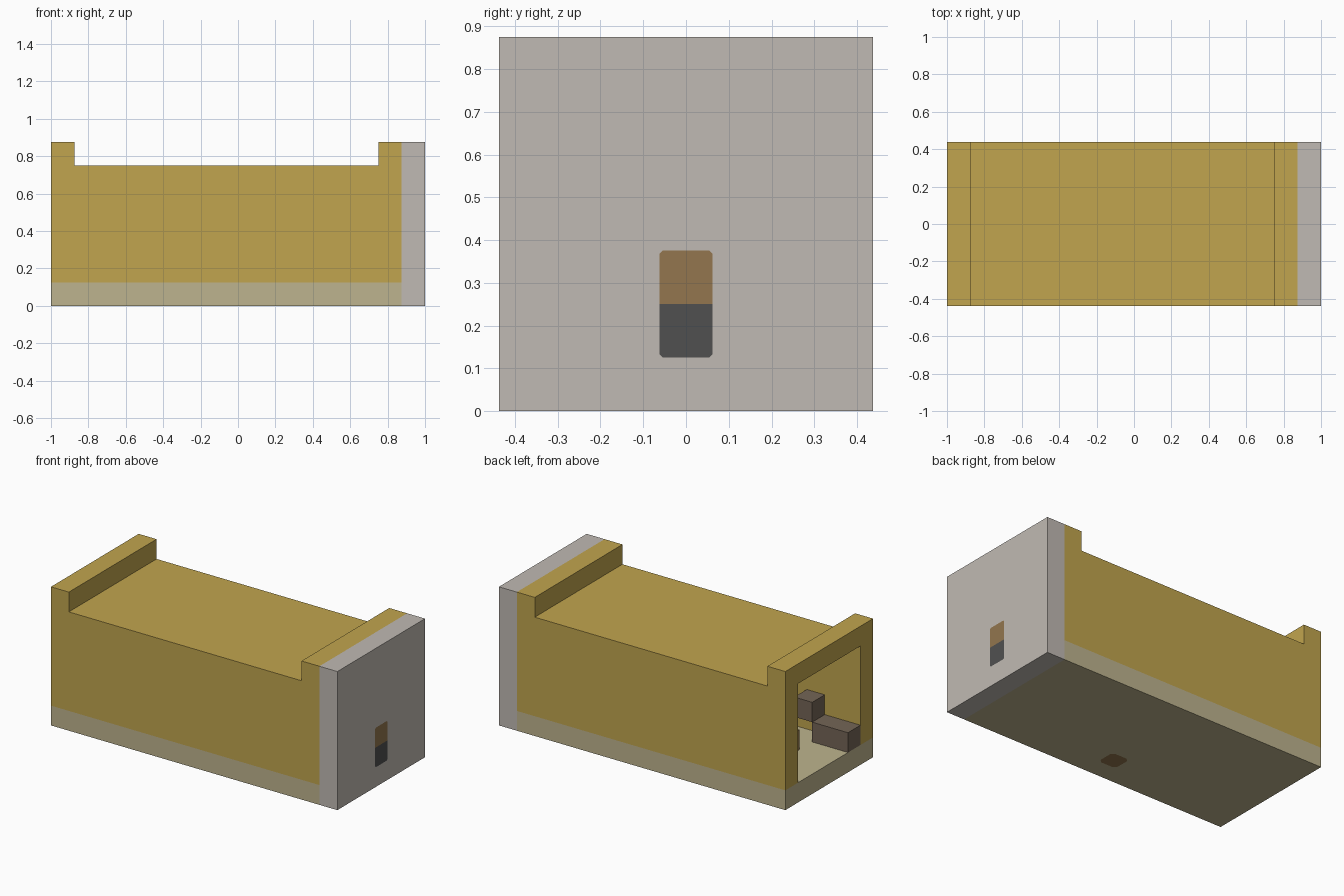
import bpy
from mathutils import Matrix, Vector

cube = bpy.data.objects.get("Cube")
if cube:
    bpy.data.objects.remove(cube, do_unlink=True)


def linear(c):
    c /= 255
    return c / 12.92 if c <= 0.04045 else ((c + 0.055) / 1.055) ** 2.4


def material(name, *rgb):
    color = [linear(c) for c in rgb] + [1]
    mat = bpy.data.materials.new(name)
    mat.use_nodes = True
    mat.diffuse_color = color
    mat.node_tree.nodes["Principled BSDF"].inputs["Base Color"].default_value = color
    return mat


gold = material("gold", 193, 165, 78)
cream = material("cream", 190, 180, 142)
gray = material("warm gray", 192, 186, 179)
brown = material("dark brown", 116, 101, 86)
tan = material("tan", 147, 118, 78)
charcoal = material("charcoal", 80, 80, 80)


def mesh_object(name, verts, faces, mat):
    mesh = bpy.data.meshes.new(name)
    mesh.from_pydata(verts, [], faces)
    mesh.materials.append(mat)
    obj = bpy.data.objects.new(name, mesh)
    bpy.context.collection.objects.link(obj)
    return obj


def box(name, mat, xs, ys, zs):
    """Box between pairs of limits."""
    verts = [(x, y, z) for x in xs for y in ys for z in zs]
    faces = [(0, 1, 3, 2), (4, 6, 7, 5), (0, 4, 5, 1),
             (2, 3, 7, 6), (0, 2, 6, 4), (1, 5, 7, 3)]
    return mesh_object(name, verts, faces, mat)


def plate(name, mat, matrix, top_cut, bottom_cut, h=0.0615):
    """Flat square plate with clipped corners."""
    t, b = h - top_cut, h - bottom_cut
    outline = [(-b, -h), (b, -h), (h, -b), (h, t),
               (t, h), (-t, h), (-h, t), (-h, -b)]
    verts = [matrix @ Vector((u, v, 0)) for u, v in outline]
    return mesh_object(name, verts, [range(len(verts))], mat)


U = 0.125          # building unit
W = 3.5 * U        # half width
IN = W - U         # half width of the inside
END = 1 - U        # inner side of the end wall

# Shell
box("floor", cream, (-1, END), (-W, W), (0, U))
box("end_wall", gray, (END, 1), (-W, W), (0, 7 * U))
for side, sign in (("left", 1), ("right", -1)):
    ys = sorted((sign * IN, sign * W))
    box(side + "_wall", gold, (-1, END), ys, (U, 6 * U))
box("roof", gold, (-END, END), (-IN, IN), (5.5 * U, 6 * U))
box("open_end_ridge", gold, (-1, -END), (-W, W), (6 * U, 7 * U))
box("closed_end_ridge", gold, (END - U, END), (-W, W), (6 * U, 7 * U))

# Blocks inside
box("low_step", brown, (-1, -6 * U), (-IN, U - IN), (U, 2 * U))
box("high_step", brown, (-6 * U, -5 * U), (-IN, U - IN), (2 * U, 3 * U))
box("centre_block", tan, (-6 * U, -5 * U), (-U / 2, U / 2), (U, 2 * U))

# Marks on the end wall and underside
facing_end = Matrix(((0, 0, 1), (1, 0, 0), (0, 1, 0))).to_4x4()
for name, mat, z, cuts in (("upper_mark", tan, 2.5 * U, (0.008, 0.0005)),
                           ("lower_mark", charcoal, 1.5 * U, (0.0005, 0.008))):
    plate(name, mat, Matrix.Translation((1.001, 0, z)) @ facing_end, *cuts, h=U / 2)
facing_down = Matrix.Diagonal((1, -1, -1, 1))
plate("underside_mark", tan, Matrix.Translation((-U / 2, -2 * U, -0.001)) @ facing_down,
      0.02, 0.02)
